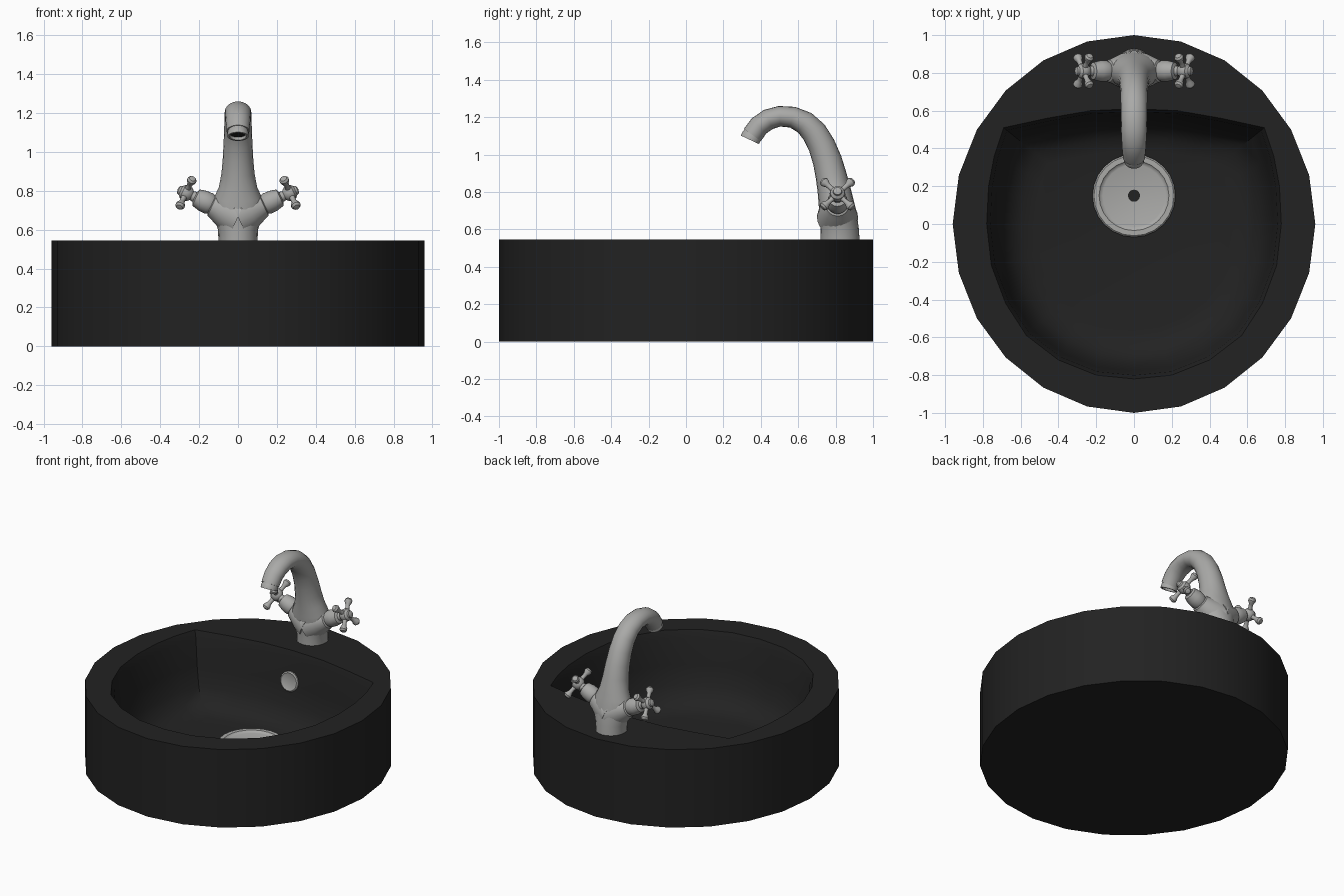
import bpy, bmesh, math
from mathutils import Vector

cube = bpy.data.objects.get("Cube")
if cube:
    bpy.data.objects.remove(cube, do_unlink=True)


def material(name, color, rough):
    m = bpy.data.materials.new(name)
    m.use_nodes = True
    m.diffuse_color = (*color, 1)
    node = m.node_tree.nodes["Principled BSDF"]
    node.inputs["Base Color"].default_value = (*color, 1)
    node.inputs["Roughness"].default_value = rough
    return m


black = material("black ceramic", (0.016, 0.016, 0.016), 0.5)
metal = material("brushed metal", (0.40, 0.40, 0.39), 0.5)


def loft(name, rings, mat, angle=35):
    """Skin a list of equal-sized point rings and cap both ends."""
    bm = bmesh.new()
    loops = [[bm.verts.new(p) for p in ring] for ring in rings]
    n = len(loops[0])
    for a, b in zip(loops, loops[1:]):
        for i in range(n):
            j = (i + 1) % n
            bm.faces.new((a[i], a[j], b[j], b[i]))
    bm.faces.new(loops[0][::-1])
    bm.faces.new(loops[-1])
    bmesh.ops.remove_doubles(bm, verts=bm.verts, dist=0.0002)
    bmesh.ops.recalc_face_normals(bm, faces=bm.faces)
    mesh = bpy.data.meshes.new(name)
    bm.to_mesh(mesh)
    bm.free()
    mesh.materials.append(mat)
    ob = bpy.data.objects.new(name, mesh)
    bpy.context.collection.objects.link(ob)
    bpy.ops.object.select_all(action='DESELECT')
    ob.select_set(True)
    bpy.context.view_layer.objects.active = ob
    bpy.ops.object.shade_smooth_by_angle(angle=math.radians(angle))
    return ob


def lathe(name, profile, origin, axis, mat, n=20):
    """Spin (radius, distance) pairs about an axis."""
    axis = Vector(axis).normalized()
    u = axis.orthogonal().normalized()
    v = axis.cross(u)
    rings = []
    for r, d in profile:
        r = max(r, 0.0005)
        rings.append([Vector(origin) + axis * d
                      + u * r * math.cos(math.tau * k / n)
                      + v * r * math.sin(math.tau * k / n) for k in range(n)])
    return loft(name, rings, mat)


# Basin: faceted oval outside, D-shaped bowl inside
TOP = 0.545
half = [(0, -.82), (.2, -.80), (.4, -.72), (.57, -.59), (.68, -.42), (.755, -.22),
        (.78, 0), (.77, .2), (.74, .36), (.69, .51), (.46, .56), (.23, .60), (0, .61)]
opening = half + [(-x, y) for x, y in half[-2:0:-1]]
outer = [(0.96 * math.sin(math.tau * i / 24), -math.cos(math.tau * i / 24))
         for i in range(24)]
basin_rings = [[(x, y, z) for x, y in outer] for z in (0, TOP)]
for s, z in ((1, TOP), (.975, .495), (.945, .32), (.90, .19),
             (.84, .115), (.76, .075), (.66, .06)):
    basin_rings.append([(x * s, -.05 + (y + .05) * s, z) for x, y in opening])
loft("basin", basin_rings, black, 40)

# Drain and overflow
lathe("drain", [(.22, .05), (.22, .072), (.212, .08), (.185, .08), (.178, .072),
                (.165, .068), (0, .066)], (0, .15, 0), (0, 0, 1), metal, 24)
lathe("drain_hole", [(.032, .06), (.032, .069), (0, .069)],
      (0, .15, 0), (0, 0, 1), black, 16)
lathe("overflow", [(.068, -.02), (.068, .008), (.06, .014), (.052, .010), (0, .010)],
      (0, .573, .345), (0, -1, .12), metal)

# Tap body and curved spout: centre y, z, then half width and half depth
path = [(.824, .53, .10, .105), (.822, .60, .103, .102), (.817, .65, .12, .10),
        (.81, .70, .135, .098), (.80, .76, .125, .093), (.79, .82, .098, .088),
        (.775, .89, .085, .083), (.755, .97, .078, .078), (.725, 1.05, .074, .073),
        (.685, 1.12, .071, .069), (.635, 1.17, .07, .063), (.57, 1.2, .069, .057),
        (.50, 1.205, .068, .055), (.44, 1.188, .066, .056), (.39, 1.153, .063, .056),
        (.355, 1.105, .059, .056)]
spout_rings = []
for i, (y, z, rx, ry) in enumerate(path):
    a, b = path[max(i - 1, 0)], path[min(i + 1, len(path) - 1)]
    t = Vector((0, b[0] - a[0], b[1] - a[1])).normalized()
    if i == 0:
        t = Vector((0, 0, 1))
    side = Vector((0, -t.z, t.y))
    spout_rings.append([Vector((rx * math.cos(math.tau * k / 20), y, z))
                        + side * ry * math.sin(math.tau * k / 20) for k in range(20)])
loft("tap_body", spout_rings, metal, 50)

# Nozzle with a recessed dark outlet
tip, down = (0, .355, 1.108), (0, -.42, -.9)
lathe("nozzle", [(.05, -.01), (.052, .005), (.054, .008), (.054, .032), (.043, .032),
                 (.04, .012), (0, .012)], tip, down, metal)
lathe("outlet", [(.039, .012), (.039, .018), (0, .018)], tip, down, black)

# Side arms with cross handles
for sx, word in ((1, "left"), (-1, "right")):
    axis = Vector((sx * .907, 0, .42)).normalized()
    root = Vector((0, .81, .665))
    lathe(word + "_arm", [(.11, 0), (.092, .07), (.07, .12), (.06, .145), (.05, .15),
                          (.056, .165), (.055, .20), (.046, .238), (.028, .245),
                          (.025, .262), (.038, .275), (.042, .295), (.038, .313),
                          (.024, .325), (.022, .336), (0, .342)], root, axis, metal)
    hub = root + axis * .295
    up = Vector((-sx * axis.z, 0, abs(axis.x)))
    for k in range(4):
        a = math.radians(45 + 90 * k)
        spoke = up * math.sin(a) + Vector((0, 1, 0)) * math.cos(a)
        lathe(f"{word}_handle_spoke_{k + 1}",
              [(.017, .02), (.013, .055), (.015, .075), (.024, .092), (.025, .104),
               (.017, .115), (0, .118)], hub, spoke, metal, 12)
